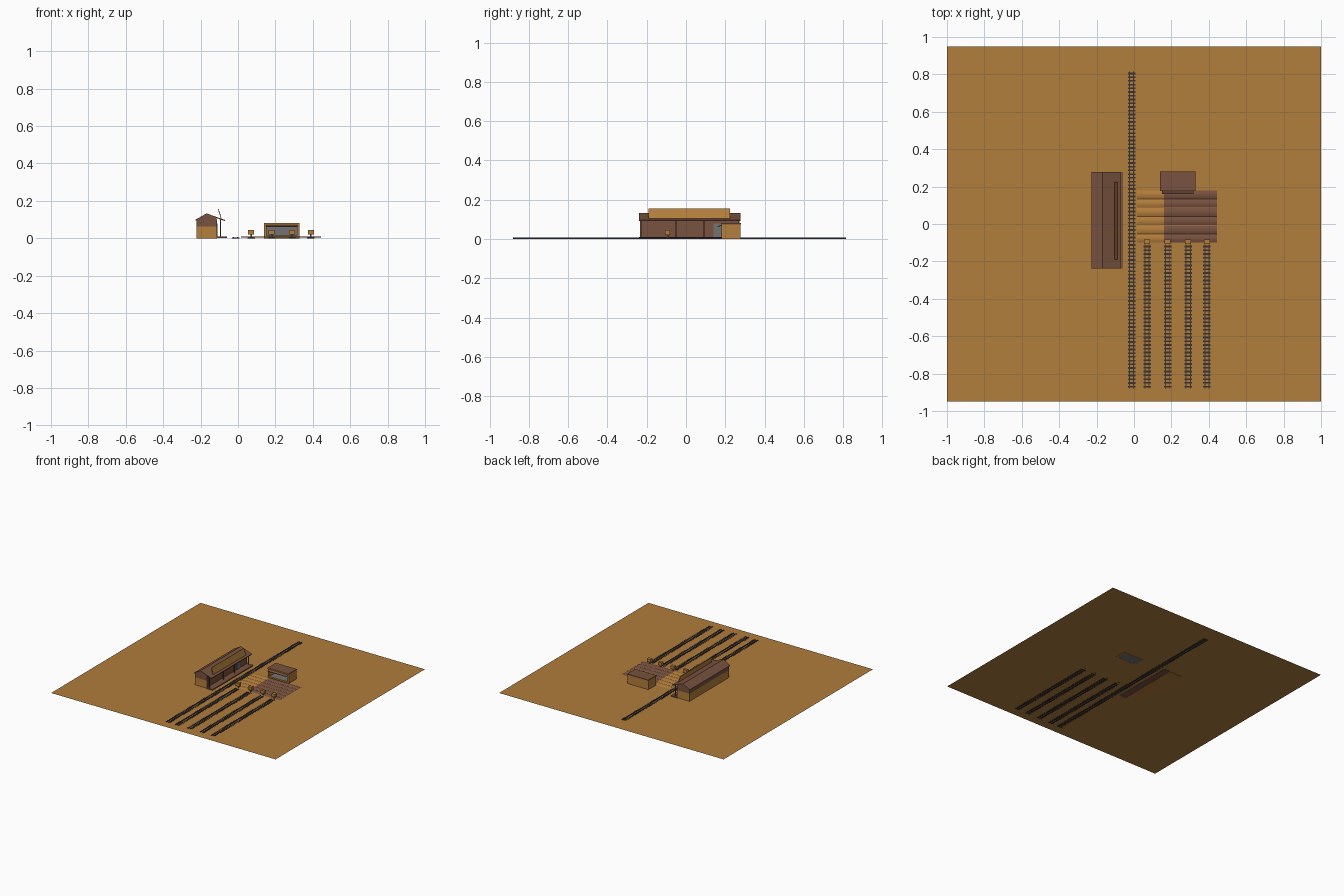
import bpy, bmesh, math
from mathutils import Vector

if "Cube" in bpy.data.objects:
    bpy.data.objects.remove(bpy.data.objects["Cube"])


def mat(name, c):
    m = bpy.data.materials.new(name)
    m.diffuse_color = (*c, 1)
    m.use_nodes = True
    m.node_tree.nodes["Principled BSDF"].inputs["Base Color"].default_value = m.diffuse_color
    return m


SAND = mat("sand", (0.44, 0.205, 0.046))
TAN = mat("tan_wood", (0.46, 0.21, 0.045))
BROWN = mat("brown_wood", (0.19, 0.085, 0.05))
DARK = mat("dark_tie", (0.045, 0.03, 0.025))
STEEL = mat("dark_steel", (0.04, 0.04, 0.045))
GREY = mat("grey", (0.17, 0.17, 0.17))


def obj(name, verts, faces, mats, rule=None, smooth=False):
    me = bpy.data.meshes.new(name)
    me.from_pydata(verts, [], faces)
    bm = bmesh.new()
    bm.from_mesh(me)
    bmesh.ops.recalc_face_normals(bm, faces=bm.faces)
    bm.to_mesh(me)
    bm.free()
    for m in mats:
        me.materials.append(m)
    for p in me.polygons:
        p.use_smooth = smooth
        if rule:
            p.material_index = rule(p)
    o = bpy.data.objects.new(name, me)
    bpy.context.collection.objects.link(o)
    return o


def box_data(x0, x1, y0, y1, z0, z1, base=0):
    v = [(x, y, z) for x in (x0, x1) for y in (y0, y1) for z in (z0, z1)]
    f = [(0, 1, 3, 2), (4, 6, 7, 5), (0, 4, 5, 1), (2, 3, 7, 6), (0, 2, 6, 4), (1, 5, 7, 3)]
    return v, [tuple(i + base for i in q) for q in f]


def boxes(name, dims, m):
    V, F = [], []
    for d in dims:
        v, f = box_data(*d, base=len(V))
        V += v
        F += f
    return obj(name, V, F, [m])


def extrude_y(name, prof, y0, y1, m):
    """Closed (x, z) profile pushed along y."""
    n = len(prof)
    V = [(x, y, z) for y in (y0, y1) for x, z in prof]
    F = [(i, (i + 1) % n, n + (i + 1) % n, n + i) for i in range(n)]
    F += [tuple(range(n)), tuple(range(n, 2 * n))]
    return obj(name, V, F, [m])


def extrude_x(name, prof, x0, x1, m):
    """Closed (y, z) profile pushed along x."""
    n = len(prof)
    V = [(x, y, z) for x in (x0, x1) for y, z in prof]
    F = [(i, (i + 1) % n, n + (i + 1) % n, n + i) for i in range(n)]
    F += [tuple(range(n)), tuple(range(n, 2 * n))]
    return obj(name, V, F, [m])


G = 0.003  # ground height
obj("ground", [(-1, -.95, G), (1, -.95, G), (1, .95, G), (-1, .95, G)], [(0, 1, 2, 3)], [SAND])


# railway tracks
def track(name, cx, y0, y1):
    boxes(name + "_rails", [(cx + s * .011 - .0025, cx + s * .011 + .0025, y0, y1, 0.001, .007)
                            for s in (-1, 1)], STEEL)
    n = round((y1 - y0) / .02)
    step = (y1 - y0) / n
    boxes(name + "_ties", [(cx - .02, cx + .02, y0 + (i + .5) * step - .0045,
                            y0 + (i + .5) * step + .0045, 0, .005) for i in range(n)], DARK)


track("main_track", -.013, -.88, .815)
sidings = (.07, .18, .29, .39)
for i, x in enumerate(sidings):
    track(f"siding_{i + 1}", x, -.88, -.11)
    # buffer sign at the end of each siding
    boxes(f"buffer_post_{i + 1}", [(x - .004, x + .004, -.097, -.09, 0, .025)], BROWN)
    boxes(f"buffer_board_{i + 1}", [(x - .016, x + .016, -.106, -.082, .02, .045)], TAN)

# station: lower tan walls, upper brown walls with gables
X0, X1, Y0, Y1 = -.222, -.115, -.232, .272
boxes("station_lower_wall", [(X0, X1, Y0, Y1, 0, .064)], TAN)
extrude_y("station_upper_wall", [(X0, .064), (X1, .064), (X1, .109), (-.168, .127), (X0, .096)],
          Y0, Y1, BROWN)
# track-side wall cladding and door
boxes("station_front_cladding", [(X1, X1 + .003, Y0, Y1, 0, .1)], BROWN)
boxes("station_door", [(X1 + .003, X1 + .006, .14, .18, .01, .08)], GREY)
# roof, long on the platform side
extrude_y("station_roof", [(-.227, .094), (-.168, .127), (-.07, .092), (-.07, .098), (-.168, .133),
                           (-.227, .1)], -.238, .278, BROWN)
boxes("station_platform", [(X1, -.06, -.238, .278, .001, .011)], BROWN)
boxes("station_posts", [(-.097, -.09, y - .0035, y + .0035, .01, .1)
                        for y in (-.23, -.05, .09, .268)], BROWN)
# leaning sign board on the roof
extrude_y("roof_sign", [(-.107, .155), (-.09, .1), (-.086, .101), (-.103, .156)], -.19, .225, TAN)

# loading deck: six gently arched planks, tan at the track end
N, W = 6, .28 / 6
V, F = [], []
K = 6
for p in range(N):
    for x in (.015, .16, .445):
        for k in range(K + 1):
            t = k / K
            V.append((x, -.10 + (p + .02 + .96 * t) * W, .004 + .005 * math.sin(math.pi * t)))
    b = p * 3 * (K + 1)
    for s in range(2):
        for k in range(K):
            a = b + s * (K + 1) + k
            F.append((a, a + K + 1, a + K + 2, a + 1))
obj("loading_deck", V, F, [TAN, BROWN], lambda q: 0 if q.center.x < .16 else 1, True)

# ticket booth, open at the front
bx0, bx1, by0, by1 = .14, .328, .18, .278
boxes("booth_walls", [(bx0, bx0 + .012, by0, by1, 0, .074), (bx1 - .012, bx1, by0, by1, 0, .074),
                      (bx0 + .012, bx1 - .012, by1 - .008, by1, 0, .074),
                      (bx0 + .012, bx1 - .012, by0, by0 + .008, .064, .074),
                      (bx0 + .012, bx1 - .012, by0, by0 + .008, 0, .014)], TAN)
boxes("booth_floor", [(bx0 + .01, bx1 - .01, by0 + .005, by1 - .005, .001, .012)], GREY)
boxes("booth_back_panel", [(bx0 + .012, bx1 - .012, by1 - .014, by1 - .008, .012, .074)], GREY)
boxes("booth_roof", [(bx0, bx1, by0, by1 + .002, .074, .081)], BROWN)
boxes("booth_fascia", [(bx0, bx1, by0 - .003, by0, .072, .081)], TAN)
extrude_x("booth_awning", [(.18, .068), (.16, .06), (.16, .064), (.18, .072)], .15, .318, BROWN)
